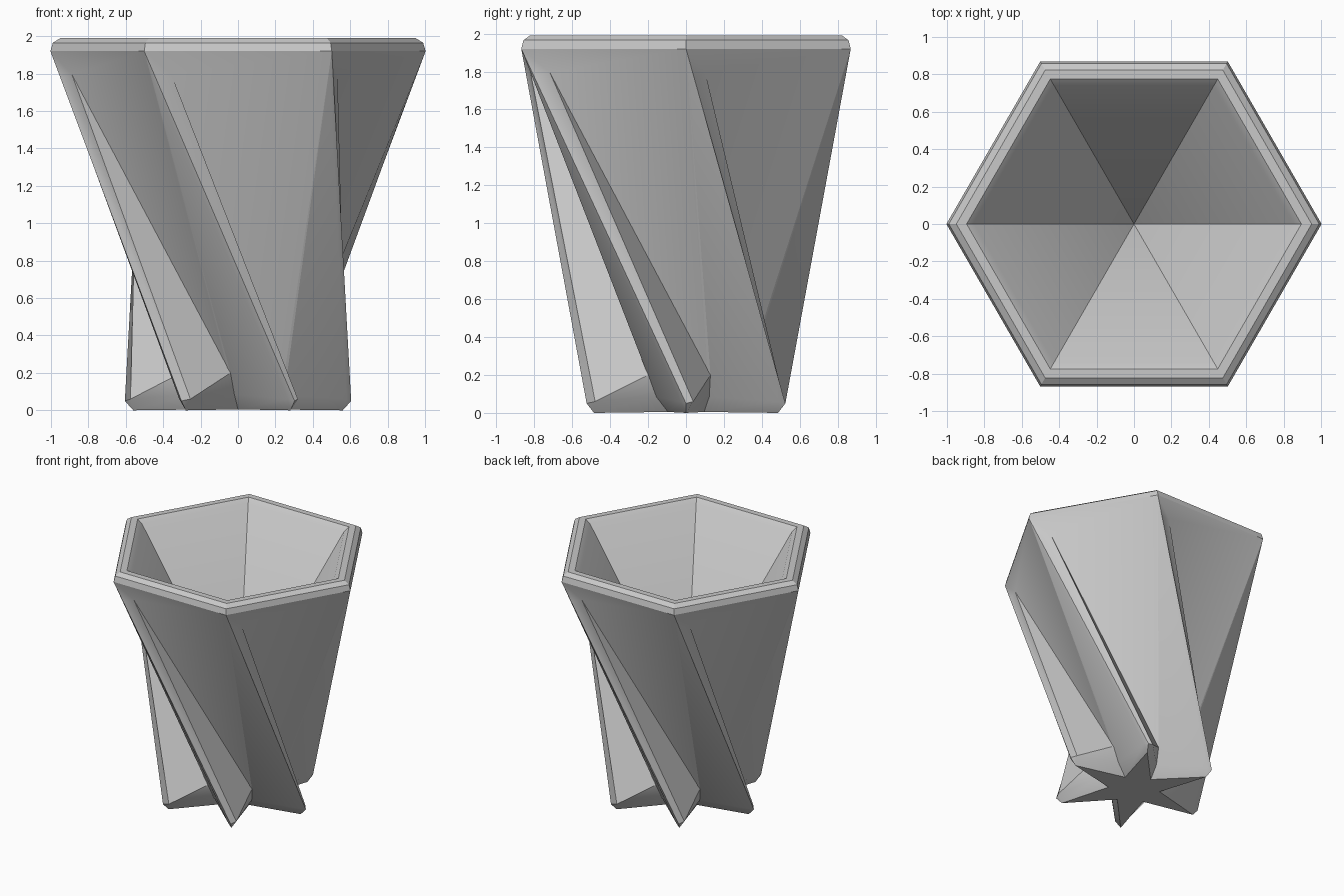
import bpy, bmesh
from math import sin, cos, radians, pi

cube = bpy.data.objects.get("Cube")
if cube:
    bpy.data.objects.remove(cube)

grey = bpy.data.materials.new("plain grey")
grey.use_nodes = True
grey.diffuse_color = (0.58, 0.58, 0.58, 1)
grey.node_tree.nodes["Principled BSDF"].inputs["Base Color"].default_value = grey.diffuse_color

bm = bmesh.new()
N = 6


def ring(radius, z, turn=0, side=0):
    """Six corners on a circle, turned in degrees and shifted sideways."""
    points = []
    for i in range(N):
        a = i * 2 * pi / N + radians(turn)
        points.append(bm.verts.new((radius * cos(a) - side * sin(a),
                                    radius * sin(a) + side * cos(a), z)))
    return points


def between(starts, ends, t):
    return [bm.verts.new(a.co.lerp(b.co, t)) for a, b in zip(starts, ends)]


# Rim rings from the outside, over the lip, into the funnel
rim = [ring(r, z) for r, z in ((1.003, 1.92), (0.99, 1.965), (0.95, 1.99),
                               (0.895, 1.99), (0.855, 1.96))]
top = rim[0]
apex = bm.verts.new((0, 0, 0.65))

# Rounded leg tips, filled valleys between them and the star-shaped foot
tip = ring(0.605, 0.05, 60)
tip_left = ring(0.575, 0.06, 60, 0.038)
tip_right = ring(0.58, 0.06, 60, -0.028)
valley = ring(0.33, 0.2, 83)
valley_low = ring(0.28, 0.085, 86)
foot_tip = ring(0.56, 0, 60)
foot_valley = ring(0.19, 0.005, 90)

# Upper ends of the rounded ridges, where they merge into the broad panels
ridge = between(top, tip, 0.08)
crease = between(top, valley, 0.08)
ridge_left = between(crease, top[1:] + top[:1], 0.09)
flank = between(top, valley_low[-1:] + valley_low[:-1], 0.08)
ridge_right = between(ridge, flank, 0.6)
bmesh.ops.delete(bm, geom=crease + flank, context='VERTS')

for i in range(N):
    j = (i + 1) % N
    faces = [
        # Ridge strip
        (top[i], ridge[i], ridge_left[i]),
        (top[i], ridge_right[i], ridge[i]),
        (ridge[i], tip[i], tip_left[i], ridge_left[i]),
        (ridge_right[i], tip_right[i], tip[i], ridge[i]),
        # Filled valley
        (ridge_left[i], tip_left[i], valley[i]),
        (tip_left[i], valley_low[i], valley[i]),
        # Broad panel
        (top[i], ridge_left[i], top[j]),
        (ridge_left[i], valley[i], top[j]),
        (valley[i], valley_low[i], top[j]),
        # Flank of the next ridge
        (top[j], valley_low[i], ridge_right[j]),
        (ridge_right[j], valley_low[i], tip_right[j]),
        # Chamfer around the foot
        (foot_tip[i], foot_valley[i], valley_low[i], tip_left[i]),
        (foot_valley[i], foot_tip[j], tip_right[j], valley_low[i]),
        (foot_tip[i], tip_left[i], tip[i]),
        (foot_tip[i], tip[i], tip_right[i]),
        # Funnel
        (rim[-1][i], rim[-1][j], apex),
    ]
    # Rim
    faces += [(a[i], a[j], b[j], b[i]) for a, b in zip(rim, rim[1:])]
    for face in faces:
        bm.faces.new(face)

# Star-shaped underside
bm.faces.new([v for pair in zip(foot_tip, foot_valley) for v in pair])
bmesh.ops.recalc_face_normals(bm, faces=bm.faces[:])

mesh = bpy.data.meshes.new("twisted_vase")
bm.to_mesh(mesh)
bm.free()
mesh.materials.append(grey)
vase = bpy.data.objects.new("twisted_vase", mesh)
bpy.context.collection.objects.link(vase)

# Smooth shading with crisp edges
bpy.context.view_layer.objects.active = vase
vase.select_set(True)
bpy.ops.object.shade_smooth_by_angle(angle=radians(30))
